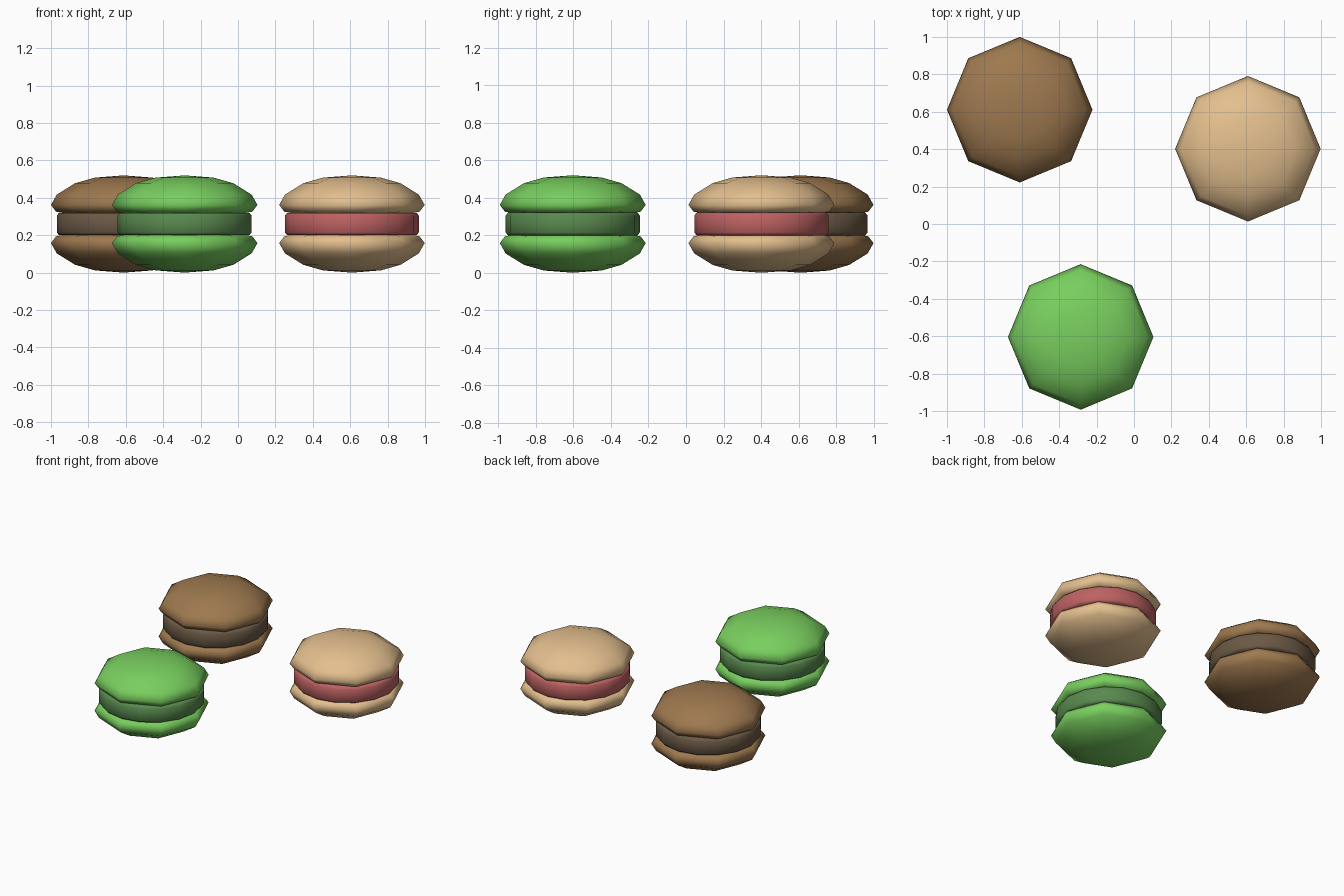
import bpy, bmesh, math

if "Cube" in bpy.data.objects:
    bpy.data.objects.remove(bpy.data.objects["Cube"])

SHELL_SIDES = 8
FILLING_SIDES = 16
MID = 0.26  # height of the middle of each biscuit

# (radius, height above the middle)
SHELL = [(0, 0.06), (0.33, 0.06), (0.362, 0.066), (0.389, 0.102), (0.358, 0.157),
         (0.26, 0.218), (0.155, 0.248), (0, 0.26)]
FILLING = [(0, -0.06), (0.346, -0.06), (0.358, -0.045), (0.358, 0.045), (0.346, 0.06), (0, 0.06)]


def material(name, rgb):
    mat = bpy.data.materials.new(name)
    mat.diffuse_color = (*rgb, 1)
    mat.use_nodes = True
    mat.node_tree.nodes["Principled BSDF"].inputs["Base Color"].default_value = mat.diffuse_color
    return mat


def lathe(name, profile, sides, x, y, mat, flip=1):
    """Revolve a profile into a many-sided solid."""
    bm = bmesh.new()
    verts = [bm.verts.new((r, 0, h * flip)) for r, h in profile]
    edges = [bm.edges.new(pair) for pair in zip(verts, verts[1:])]
    bmesh.ops.spin(bm, geom=verts + edges, cent=(0, 0, 0), axis=(0, 0, 1),
                   angle=math.tau, steps=sides)
    bmesh.ops.remove_doubles(bm, verts=bm.verts, dist=0.0005)
    bmesh.ops.recalc_face_normals(bm, faces=bm.faces)
    for f in bm.faces:
        f.smooth = True
    mesh = bpy.data.meshes.new(name)
    bm.to_mesh(mesh)
    bm.free()
    mesh.materials.append(mat)
    obj = bpy.data.objects.new(name, mesh)
    obj.location = (x, y, MID)
    bpy.context.collection.objects.link(obj)


# Three sandwich biscuits: flavour, position, shell colour, filling colour
for flavour, x, y, shell, filling in [
    ("chocolate", -0.611, 0.611, (0.34, 0.19, 0.078), (0.145, 0.1, 0.06)),
    ("vanilla", 0.609, 0.402, (0.77, 0.52, 0.27), (0.51, 0.12, 0.12)),
    ("pistachio", -0.285, -0.604, (0.19, 0.62, 0.113), (0.10, 0.25, 0.078)),
]:
    shell_mat = material(flavour + "_shell", shell)
    cream_mat = material(flavour + "_cream", filling)
    lathe(flavour + "_top_shell", SHELL, SHELL_SIDES, x, y, shell_mat)
    lathe(flavour + "_bottom_shell", SHELL, SHELL_SIDES, x, y, shell_mat, flip=-1)
    lathe(flavour + "_filling", FILLING, FILLING_SIDES, x, y, cream_mat)
